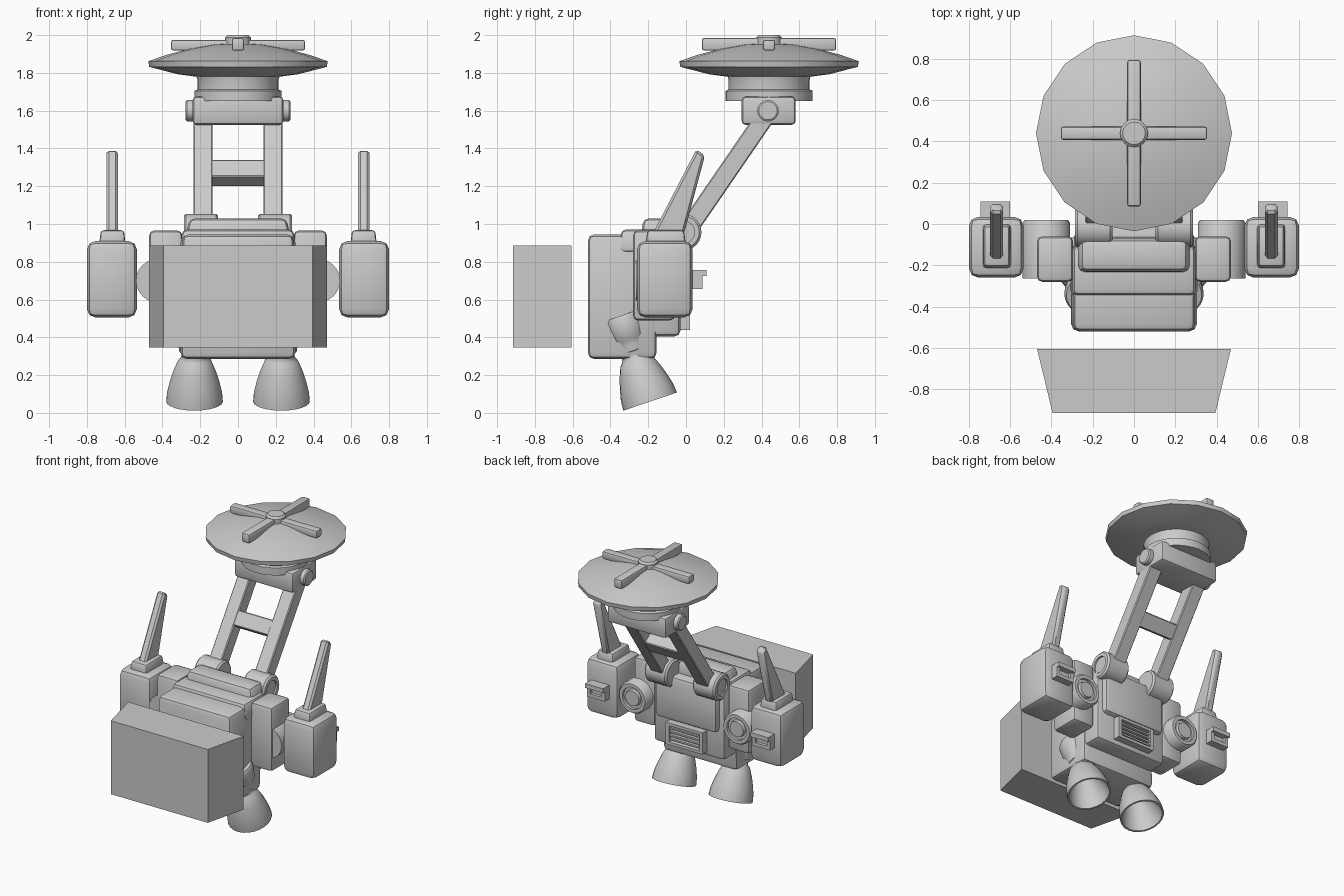
import bpy, bmesh
from math import cos, sin, pi, radians
from mathutils import Vector, Matrix

if "Cube" in bpy.data.objects:
    bpy.data.objects.remove(bpy.data.objects["Cube"])

grey = bpy.data.materials.new("plain_grey")
grey.use_nodes = True
COLOUR = (0.6, 0.6, 0.6, 1)
grey.diffuse_color = COLOUR
grey.node_tree.nodes["Principled BSDF"].inputs["Base Color"].default_value = COLOUR


def finish(name, bm, bevel=0, segments=2, angle=35):
    """Turn a bmesh into a named object with optional bevel and smooth shading."""
    bmesh.ops.recalc_face_normals(bm, faces=bm.faces)
    if bevel:
        bmesh.ops.bevel(bm, geom=list(bm.edges), offset=bevel, segments=segments,
                        profile=0.5, affect='EDGES', clamp_overlap=True)
    mesh = bpy.data.meshes.new(name)
    bm.to_mesh(mesh)
    bm.free()
    mesh.materials.append(grey)
    ob = bpy.data.objects.new(name, mesh)
    bpy.context.collection.objects.link(ob)
    bpy.ops.object.select_all(action='DESELECT')
    ob.select_set(True)
    bpy.context.view_layer.objects.active = ob
    bpy.ops.object.shade_smooth_by_angle(angle=radians(angle))
    return ob


def box(name, x, y, z, bevel=0, segments=2, top=(1, 1)):
    """Box from three (min, max) ranges; top scales the upper face."""
    bm = bmesh.new()
    bmesh.ops.create_cube(bm, size=1)
    for v in bm.verts:
        sx, sy = top if v.co.z > 0 else (1, 1)
        v.co = [sum(r) / 2 + c * s * (r[1] - r[0])
                for r, c, s in zip((x, y, z), v.co, (sx, sy, 1))]
    return finish(name, bm, bevel, segments)


def prism(name, outline, axis, low, high, bevel=0):
    """Extrude a 2D outline along x (outline in y, z) or z (outline in x, y)."""
    bm = bmesh.new()
    place = (lambda p, d: (d, *p)) if axis == 'x' else (lambda p, d: (*p, d))
    a = [bm.verts.new(place(p, low)) for p in outline]
    b = [bm.verts.new(place(p, high)) for p in outline]
    bm.faces.new(a)
    bm.faces.new(b)
    for i in range(len(a)):
        j = (i + 1) % len(a)
        bm.faces.new((a[i], a[j], b[j], b[i]))
    return finish(name, bm, bevel, 1)


def lathe(name, profile, origin, axis=(0, 0, 1), sides=24):
    """Revolve (radius, distance) points about an axis."""
    bm = bmesh.new()
    turn = Vector(axis).to_track_quat('Z', 'Y').to_matrix().to_4x4()
    rings = []
    for r, t in profile:
        n = sides if r else 1
        rings.append([bm.verts.new((r * cos(2 * pi * i / n), r * sin(2 * pi * i / n), t))
                      for i in range(n)])
    for a, b in zip(rings, rings[1:]):
        for i in range(sides):
            j = (i + 1) % sides
            quad = [a[i % len(a)], a[j % len(a)], b[j % len(b)], b[i % len(b)]]
            bm.faces.new(list(dict.fromkeys(quad)))
    bmesh.ops.transform(bm, matrix=Matrix.Translation(origin) @ turn, verts=bm.verts)
    return finish(name, bm)


def span(side, a, b):
    """Mirrored x range."""
    return tuple(sorted((side * a, side * b)))


# Separate front block, narrower toward the front
prism("front_block", [(-0.47, -0.605), (0.47, -0.605), (0.395, -0.915), (-0.395, -0.915)],
      'z', 0.345, 0.885)

# Torso with stepped top
box("torso_front", (-0.305, 0.305), (-0.52, -0.155), (0.285, 0.945), 0.035, top=(0.97, 1))
box("torso_core", (-0.29, 0.29), (-0.3, -0.03), (0.405, 0.93), 0.03)
box("torso_step_low", (-0.31, 0.31), (-0.35, -0.1), (0.85, 0.97), 0.025, top=(0.95, 0.95))
box("torso_step_high", (-0.285, 0.285), (-0.24, -0.06), (0.9, 1.03), 0.03, top=(0.9, 0.85))
box("back_plate", (-0.25, 0.25), (-0.2, 0.01), (0.61, 0.94), 0.03)

# Back vent: frame and slats
box("vent_back", (-0.13, 0.13), (-0.06, -0.01), (0.45, 0.59))
for side in (1, -1):
    box("vent_side", span(side, 0.125, 0.15), (-0.06, 0.022), (0.44, 0.6))
for z in (0.44, 0.58):
    box("vent_rail", (-0.125, 0.125), (-0.06, 0.022), (z, z + 0.02))
for i in range(4):
    z = 0.473 + i * 0.027
    box("vent_slat", (-0.125, 0.125), (-0.03, 0.012), (z, z + 0.012))

# Arm geometry: lower pivot, direction and tilt in the y-z plane
along = Vector((0.566, 0.824))
across = Vector((-0.824, 0.566))


def tilted(name, x, centre, length, thick):
    c = Vector(centre)
    corners = [(1, 1), (1, -1), (-1, -1), (-1, 1)]
    prism(name, [c + along * length / 2 * i + across * thick / 2 * j for i, j in corners],
          'x', x[0], x[1], 0.006)


for side in (1, -1):
    # Hinged support arm
    lathe("arm_hinge", [(0, 0), (0.085, 0), (0.097, 0.012), (0.097, 0.17), (0.085, 0.182),
                        (0.06, 0.182), (0.06, 0.17), (0, 0.17)],
          (side * 0.105, -0.015, 0.957), (side, 0, 0))
    tilted("support_arm", span(side, 0.135, 0.235), (0.215, 1.27), 0.75, 0.1)
    lathe("head_pivot", [(0, 0), (0.057, 0), (0.057, 0.06), (0.048, 0.067), (0, 0.067)],
          (side * 0.21, 0.434, 1.6), (side, 0, 0))

    # Shoulder and round link to the pod
    box("shoulder", span(side, 0.295, 0.47), (-0.28, -0.06), (0.49, 0.965), 0.025)
    lathe("shoulder_link", [(0, 0), (0.115, 0), (0.115, 0.27), (0.105, 0.285), (0.08, 0.285),
                            (0.08, 0.265), (0.06, 0.265), (0.055, 0.285), (0, 0.285)],
          (side * 0.425, -0.265, 0.7), (0, 1, 0))

    # Side pod with cap, fin and rear catch
    box("side_pod", span(side, 0.535, 0.8), (-0.26, 0.035), (0.505, 0.91), 0.045)
    box("pod_cap", span(side, 0.595, 0.735), (-0.215, 0.0), (0.89, 0.967), 0.015,
        top=(0.88, 0.9))
    prism("pod_fin", [(-0.175, 0.95), (0.055, 1.395), (0.1, 1.362), (-0.01, 0.95)],
          'x', *span(side, 0.635, 0.697), 0.013)
    box("catch_top", span(side, 0.6, 0.745), (0.02, 0.108), (0.725, 0.757))
    box("catch_bottom", span(side, 0.6, 0.745), (0.02, 0.088), (0.655, 0.68))
    for x in (0.6, 0.72):
        box("catch_side", span(side, x, x + 0.025), (0.02, 0.088), (0.68, 0.725))
    box("catch_core", span(side, 0.625, 0.72), (0.02, 0.065), (0.68, 0.725))

    # Tilted hollow thruster
    lathe("thruster", [(0, 0.2), (0.065, 0.2), (0.1, 0.13), (0.125, 0.06), (0.138, 0),
                       (0.15, 0), (0.146, 0.05), (0.132, 0.11), (0.113, 0.17), (0.09, 0.225),
                       (0.075, 0.24), (0.07, 0.25), (0.07, 0.28), (0.082, 0.285),
                       (0.086, 0.32), (0.09, 0.345), (0.1, 0.36), (0.108, 0.46),
                       (0.098, 0.48), (0, 0.48)],
          (side * 0.23, -0.19, 0.06), (0, -0.32, 0.947))

tilted("arm_crossbar", (-0.15, 0.15), (0.215, 1.27), 0.11, 0.095)

# Head block and round neck
box("head_block", (-0.24, 0.24), (0.295, 0.58), (1.525, 1.675), 0.02)
lathe("neck", [(0, 1.65), (0.23, 1.65), (0.23, 1.705), (0.215, 1.712), (0.215, 1.765),
               (0.225, 1.8), (0, 1.8)], (0, 0.44, 0), sides=32)

# Domed dish with rotor cross
lathe("dish", [(0, 1.78), (0.22, 1.78), (0.32, 1.793), (0.47, 1.832), (0.475, 1.862),
               (0.38, 1.895), (0.26, 1.927), (0.13, 1.95), (0, 1.957)], (0, 0.44, 0), sides=16)
box("rotor_blade_x", (-0.355, 0.355), (0.408, 0.472), (1.918, 1.975), 0.012)
box("rotor_blade_y", (-0.033, 0.033), (0.085, 0.795), (1.918, 1.985), 0.012)
lathe("rotor_hub", [(0, 1.9), (0.068, 1.9), (0.068, 1.987), (0.055, 2.0), (0, 2.0)],
      (0, 0.44, 0), sides=16)
